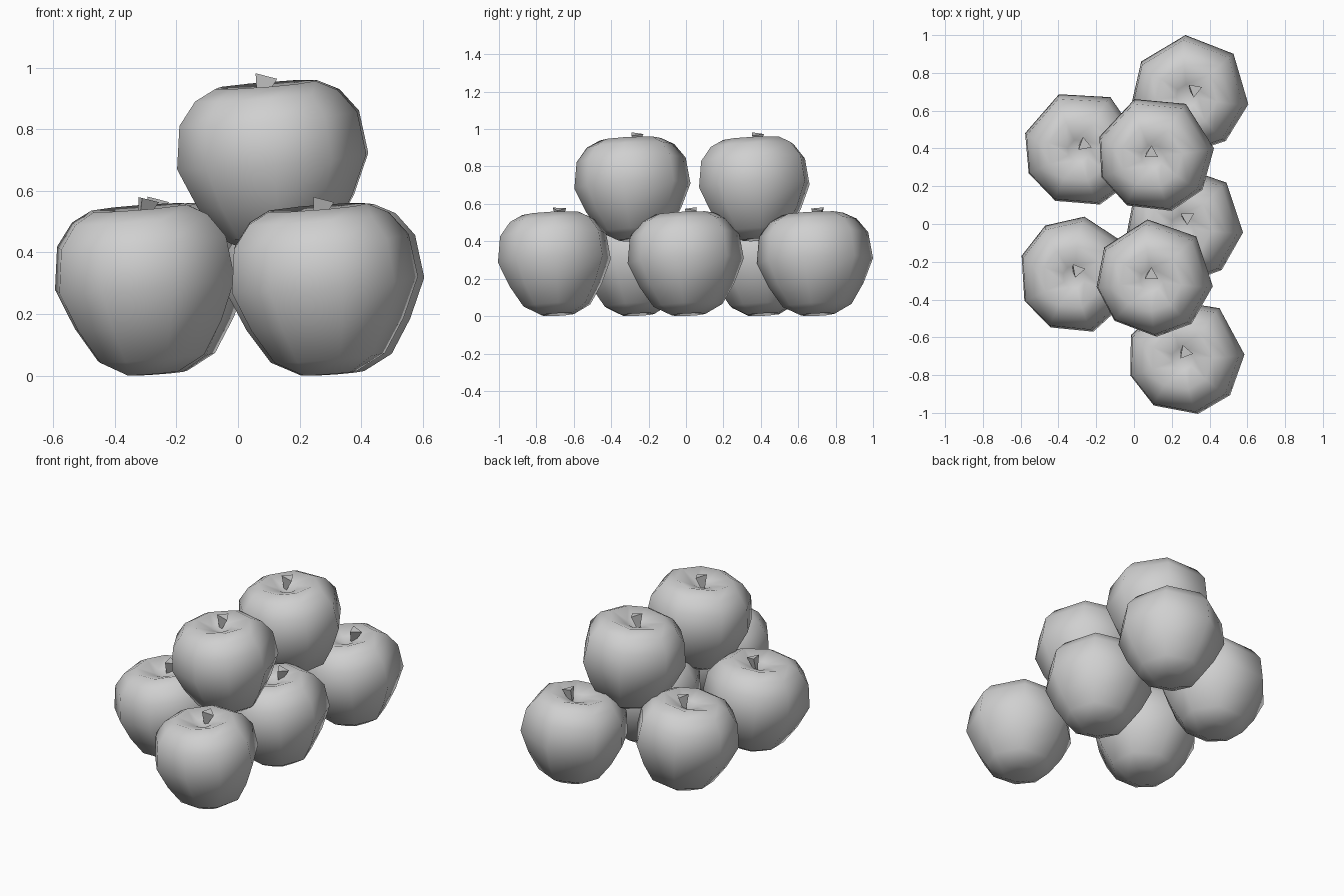
import bpy
import bmesh
from math import radians, cos, sin
from mathutils import Matrix, Vector

cube = bpy.data.objects.get("Cube")
if cube:
    bpy.data.objects.remove(cube, do_unlink=True)

grey = bpy.data.materials.new("light grey")
grey.use_nodes = True
COLOUR = (0.63, 0.63, 0.63, 1)
grey.diffuse_color = COLOUR
grey.node_tree.nodes["Principled BSDF"].inputs["Base Color"].default_value = COLOUR

# Fruit profile from bottom ring to the dimple ring: (radius, height)
PROFILE = [(0.09, 0.0), (0.185, 0.05), (0.255, 0.16), (0.312, 0.29),
           (0.293, 0.43), (0.235, 0.505), (0.165, 0.54), (0.06, 0.505)]
# Slightly uneven spacing of the eight sides, in degrees
SIDES = [0, 53, 105, 157, 197, 235, 280, 317]
LEAN = Matrix.Rotation(0.05, 4, 'X') @ Matrix.Rotation(-0.08, 4, 'Y')


def finish(bm, name, smooth):
    bmesh.ops.recalc_face_normals(bm, faces=bm.faces)
    for face in bm.faces:
        face.smooth = smooth
    mesh = bpy.data.meshes.new(name)
    bm.to_mesh(mesh)
    bm.free()
    mesh.materials.append(grey)
    obj = bpy.data.objects.new(name, mesh)
    bpy.context.collection.objects.link(obj)


def add_fruit(name, x, y, base, turn):
    bm = bmesh.new()
    rings = [[bm.verts.new((r * cos(radians(a)), r * sin(radians(a)), z))
              for a in SIDES] for r, z in PROFILE]
    count = len(SIDES)
    for low, high in zip(rings, rings[1:]):
        for i in range(count):
            j = (i + 1) % count
            bm.faces.new((low[i], low[j], high[j], high[i]))
    # Close the underside and the stem dimple with shallow fans
    for ring, z in ((rings[0], 0.02), (rings[-1], 0.475)):
        tip = bm.verts.new((0, 0, z))
        for i in range(count):
            bm.faces.new((ring[i], ring[(i + 1) % count], tip))
    # Lean about the middle of the fruit, then rest it on its base height
    middle = Matrix.Translation((0, 0, 0.28))
    bm.transform(middle @ LEAN @ Matrix.Rotation(radians(turn), 4, 'Z') @ middle.inverted())
    lowest = min(v.co.z for v in bm.verts)
    bm.transform(Matrix.Translation((x, y, base - lowest)))
    finish(bm, name, True)


def add_stem(name, x, y, base, turn):
    # Three-sided spike, wide end up, point down in the dimple
    bm = bmesh.new()
    bmesh.ops.create_cone(bm, cap_ends=True, segments=3, radius1=0.005,
                          radius2=0.042, depth=0.1)
    spin = Matrix.Rotation(radians(turn), 4, 'Z')
    tilt = Matrix.Rotation(0.25, 4, 'Y')
    bm.transform(Matrix.Translation((x, y, base + 0.525)) @ tilt @ spin)
    finish(bm, name, False)


# Name, centre, base height, turn of the fruit, stem offset, turn of the stem
FRUITS = [
    ("front_left", (0.275, -0.70), 0, 2, (-0.015, 0.02), 20),
    ("middle_left", (0.27, 0.0), 0, -8, (0.0, 0.035), 60),
    ("back_left", (0.30, 0.69), 0, -10, (0.01, 0.02), 50),
    ("front_right", (-0.30, -0.27), 0, -74, (-0.01, 0.025), 40),
    ("back_right", (-0.275, 0.40), 0, 8, (0.0, 0.02), 10),
    ("top_front", (0.11, -0.285), 0.4, -8, (-0.03, 0.015), 0),
    ("top_back", (0.115, 0.37), 0.4, 6, (-0.035, 0.005), 0),
]
for place, (x, y), base, turn, (dx, dy), spin in FRUITS:
    add_fruit(place + "_fruit", x, y, base, turn)
    add_stem(place + "_stem", x + dx, y + dy, base, spin)
